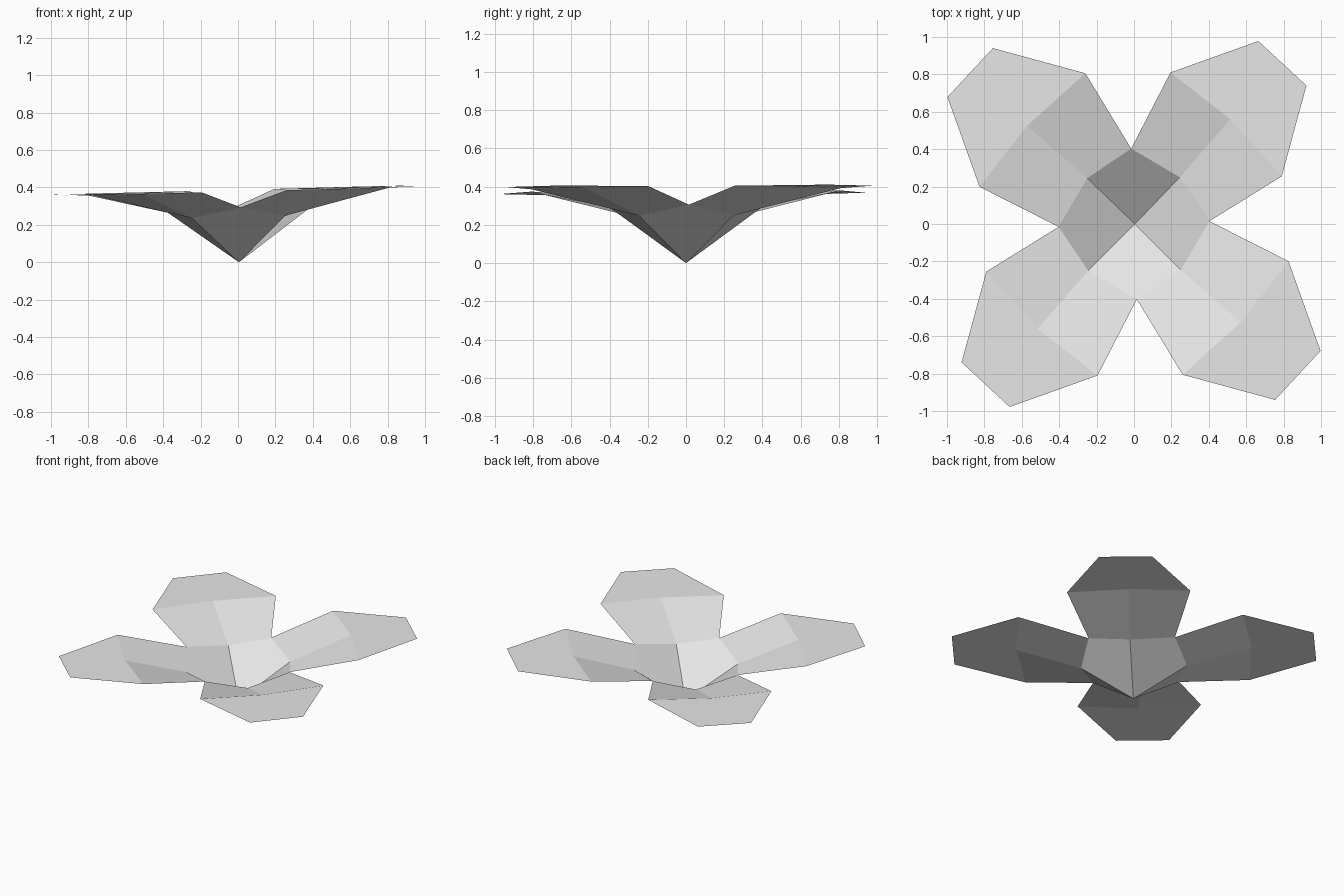
import bpy
import bmesh
from mathutils import Matrix, Vector

cube = bpy.data.objects.get("Cube")
if cube:
    bpy.data.objects.remove(cube, do_unlink=True)

# One pale grey material
grey = bpy.data.materials.new("pale grey")
grey.use_nodes = True
colour = (0.8, 0.8, 0.8, 1)
grey.diffuse_color = colour
grey.node_tree.nodes["Principled BSDF"].inputs["Base Color"].default_value = colour

# Outline of one quarter: cup rib and notch, petal crease, sides and tips
QUARTER = {
    "rib": (0.245, 0.25, 0.243),
    "notch": (-0.015, 0.403, 0.295),
    "crease": (0.515, 0.56, 0.38),
    "side_a": (0.195, 0.81, 0.383),
    "side_b": (0.79, 0.255, 0.383),
    "tip_a": (0.665, 0.978, 0.383),
    "tip_b": (0.922, 0.74, 0.383),
}
INNER = ("rib", "notch")


def place(name, quarter):
    """Turn a point to its quarter, with the slight lean of the whole flower."""
    p = Vector(QUARTER[name])
    if quarter % 2 and name not in INNER:
        p.x *= 1.02
        p.y *= 1.02
    p = Matrix.Rotation(quarter * 1.5707963, 3, 'Z') @ p
    p.z += 0.026 * p.x + 0.005 * p.y
    return p


bm = bmesh.new()
centre = bm.verts.new((0.005, 0, 0))
rings = [{n: bm.verts.new(place(n, q)) for n in QUARTER} for q in range(4)]

for q, ring in enumerate(rings):
    before = rings[q - 1]["notch"]
    after = rings[(q + 1) % 4]["rib"]
    v = ring
    # Cup panel between two ribs
    bm.faces.new((centre, v["rib"], v["notch"], after))
    # Two sloping petal panels either side of the rib
    bm.faces.new((v["rib"], v["crease"], v["side_a"], v["notch"]))
    bm.faces.new((v["rib"], before, v["side_b"], v["crease"]))
    # Flat petal end
    bm.faces.new((v["crease"], v["side_b"], v["tip_b"], v["tip_a"], v["side_a"]))

mesh = bpy.data.meshes.new("flower_petals")
bm.to_mesh(mesh)
bm.free()
mesh.materials.append(grey)
flower = bpy.data.objects.new("flower_petals", mesh)
bpy.context.collection.objects.link(flower)
